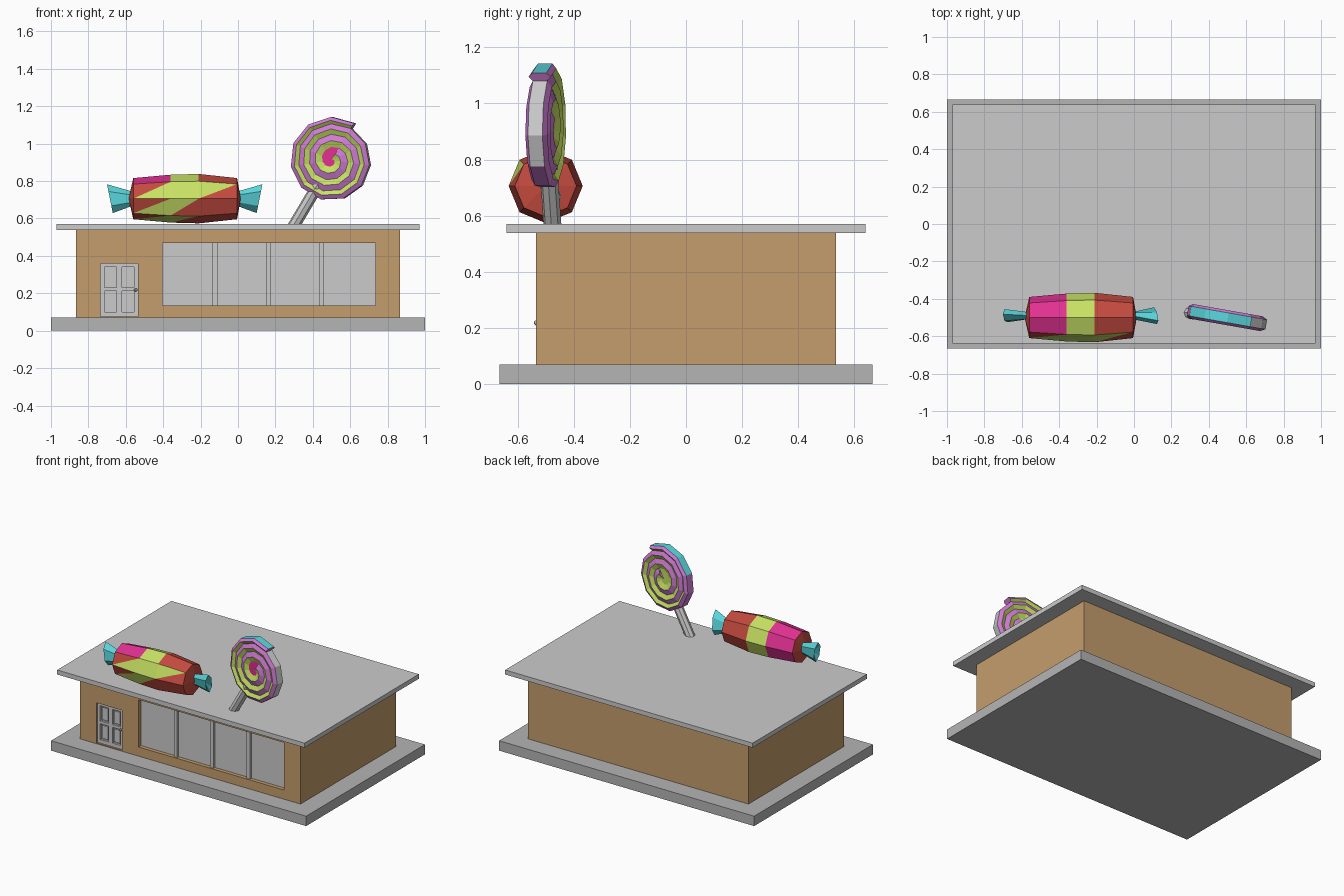
import bpy, bmesh, math
from mathutils import Matrix, Vector

if "Cube" in bpy.data.objects:
    bpy.data.objects.remove(bpy.data.objects["Cube"])


def material(name, rgb):
    m = bpy.data.materials.new(name)
    m.diffuse_color = (*rgb, 1)
    m.use_nodes = True
    m.node_tree.nodes["Principled BSDF"].inputs["Base Color"].default_value = m.diffuse_color
    return m


MATS = {
    "R": material("red", (0.56, 0.07, 0.05)),
    "L": material("lime", (0.58, 0.76, 0.13)),
    "M": material("magenta", (0.75, 0.03, 0.28)),
    "P": material("purple", (0.62, 0.20, 0.65)),
    "T": material("teal", (0.10, 0.66, 0.70)),
    "G": material("light_grey", (0.8, 0.8, 0.8)),
}
BROWN = material("brown", (0.55, 0.34, 0.15))
DARK = material("slab_grey", (0.46, 0.46, 0.46))


def mesh_object(name, verts, faces, colours=None, mat=None):
    me = bpy.data.meshes.new(name)
    me.from_pydata([tuple(v) for v in verts], [], faces)
    if colours:
        keys = sorted(set(colours))
        for k in keys:
            me.materials.append(MATS[k])
        for poly, c in zip(me.polygons, colours):
            poly.material_index = keys.index(c)
    elif mat:
        me.materials.append(mat)
    bm = bmesh.new()
    bm.from_mesh(me)
    bmesh.ops.recalc_face_normals(bm, faces=bm.faces)
    bm.to_mesh(me)
    bm.free()
    ob = bpy.data.objects.new(name, me)
    bpy.context.collection.objects.link(ob)
    return ob


def box(name, x0, x1, y0, y1, z0, z1, mat=None):
    v = [(x, y, z) for x in (x0, x1) for y in (y0, y1) for z in (z0, z1)]
    f = [(0, 1, 3, 2), (4, 6, 7, 5), (0, 4, 5, 1), (2, 3, 7, 6), (0, 2, 6, 4), (1, 5, 7, 3)]
    return mesh_object(name, v, f, mat=mat)


# Building shell with recessed door and window openings
box("base_slab", -1, 1, -0.665, 0.665, 0, 0.07, DARK)
box("roof", -0.97, 0.97, -0.64, 0.64, 0.538, 0.57)
walls = box("walls", -0.865, 0.865, -0.535, 0.535, 0.07, 0.538, BROWN)
for cutter in (box("door_cutter", -0.735, -0.535, -0.6, -0.50, 0.075, 0.36),
               box("window_cutter", -0.405, 0.735, -0.6, -0.50, 0.135, 0.47)):
    cutter.hide_render = True
    cutter.hide_viewport = True
    mod = walls.modifiers.new(cutter.name, "BOOLEAN")
    mod.operation = "DIFFERENCE"
    mod.solver = "EXACT"
    mod.object = cutter

# Shop window
box("window_glass", -0.405, 0.735, -0.508, -0.499, 0.135, 0.47)
for i, x in enumerate((-0.122, 0.163, 0.448)):
    box(f"window_mullion_{i}", x - 0.013, x + 0.013, -0.525, -0.505, 0.135, 0.47)

# Panelled door
box("door_back", -0.735, -0.535, -0.508, -0.499, 0.075, 0.36)
for i, (a, b) in enumerate(((-0.735, -0.715), (-0.65, -0.62), (-0.555, -0.535))):
    box(f"door_stile_{i}", a, b, -0.522, -0.505, 0.075, 0.36)
for i, (a, b) in enumerate(((0.075, 0.10), (0.212, 0.232), (0.34, 0.36))):
    for j, (c, d) in enumerate(((-0.715, -0.65), (-0.62, -0.555))):
        box(f"door_rail_{i}_{j}", c, d, -0.522, -0.505, a, b)
for i, (a, b) in enumerate(((0.11, 0.202), (0.242, 0.33))):
    for j, (c, d) in enumerate(((-0.706, -0.659), (-0.611, -0.564))):
        box(f"door_panel_{i}_{j}", c, d, -0.516, -0.505, a, b)
bpy.ops.mesh.primitive_uv_sphere_add(segments=8, ring_count=6, radius=0.009,
                                     location=(-0.547, -0.533, 0.218))
bpy.context.object.name = "door_knob"

# Candy body: faceted octagonal barrel with a spiral of colours
CY, CZ = -0.5, 0.706
rings = [(-0.56, 0.11), (-0.36, 0.128), (-0.21, 0.132), (-0.005, 0.11)]
# One string per side, starting at the top and going round by the front
sides = ["MMLLRR", "RLLLLR", "RLLRRR", "RLLRRR", "MMLLRR", "MMLLRR", "MMLLRR", "MMLLRR"]
verts = [(x, CY - r * math.sin(k * math.pi / 4), CZ + r * math.cos(k * math.pi / 4))
         for x, r in rings for k in range(8)]
verts += [(-0.585, CY, CZ), (0.015, CY, CZ)]
faces, cols = [], []
for k, side in enumerate(sides):
    n = (k + 1) % 8
    for j in range(3):
        a, b, c, d = j * 8 + k, j * 8 + 8 + k, j * 8 + 8 + n, j * 8 + n
        faces += [(a, b, d), (b, c, d)]
        cols += side[2 * j:2 * j + 2]
    faces += [(32, k, n), (33, 24 + n, 24 + k)]
    cols += "RR"
mesh_object("candy_body", verts, faces, cols)


# Flared wrapper ends
def wrapper_end(name, x, sx, twist):
    verts, faces = [], []
    for dist, hy, hz in ((-0.02, 0.02, 0.035), (0.11, 0.036, 0.077)):
        for k in range(6):
            a = k * math.pi / 3
            y, z = -hy * math.sin(a), hz * math.cos(a)
            if dist > 0:
                y += twist * z
            lean = 0.2 * z if dist > 0 else 0
            verts.append((x + sx * (dist + lean), CY + 0.01 + y, CZ + z))
    verts += [(x, CY, CZ), (x + sx * 0.08, CY + 0.01, CZ)]
    for k in range(6):
        n = (k + 1) % 6
        faces += [(k, n, 6 + n, 6 + k), (12, n, k), (13, 6 + k, 6 + n)]
    mesh_object(name, verts, faces, "T" * len(faces))


wrapper_end("wrapper_end_left", -0.575, -1, 0.1)
wrapper_end("wrapper_end_right", 0.005, 1, -0.35)

# Lollipop disc: ridged spiral on both faces, ending in a step at the rim
N = 11
R = 0.232


def radius(i):
    return R * (1 - (1 - i / (4 * N)) ** 1.4)


def point(i, r, depth):
    a = math.radians(58) - 2 * math.pi * i / N
    return (r * math.cos(a), depth, r * math.sin(a))


verts, faces, cols = [], [], []
groove, ridge = {}, {}
for s in (-1, 1):
    for i in range(4 * N + 1):
        groove[s, i] = len(verts)
        verts.append(point(i, radius(i), s * 0.026))
    for i in range(3 * N + 1):
        ridge[s, i] = len(verts)
        verts.append(point(i, (radius(i) + radius(i + N)) / 2, s * 0.04))
for s in (-1, 1):
    for i in range(1, N):
        faces.append((groove[s, 0], groove[s, i], groove[s, i + 1]))
        cols.append("M" if s < 0 else "L")
    for i in range(3 * N):
        faces += [(groove[s, i], groove[s, i + 1], ridge[s, i + 1], ridge[s, i]),
                  (ridge[s, i], ridge[s, i + 1], groove[s, i + N + 1], groove[s, i + N])]
        cols += "LP"
for i in range(3 * N, 4 * N):
    faces.append((groove[-1, i], groove[-1, i + 1], groove[1, i + 1], groove[1, i]))
    t = (i - 3 * N) / N
    cols.append("G" if t < 0.25 else "P" if t < 0.65 else "T")
e = 3 * N
faces.append((groove[-1, e], ridge[-1, e], groove[-1, e + N],
              groove[1, e + N], ridge[1, e], groove[1, e]))
cols.append("P")
disc = mesh_object("lollipop_disc", verts, faces, cols)
disc.location = (0.505, -0.502, 0.912)
disc.rotation_euler = (0, 0, math.radians(-10))

# Lollipop stick
p0, p1 = Vector((0.295, -0.475, 0.555)), Vector((0.44, -0.492, 0.80))
bpy.ops.mesh.primitive_cylinder_add(vertices=8, radius=0.032, depth=(p1 - p0).length,
                                    location=(p0 + p1) / 2,
                                    rotation=(p1 - p0).to_track_quat("Z", "Y").to_euler())
bpy.context.object.name = "lollipop_stick"
